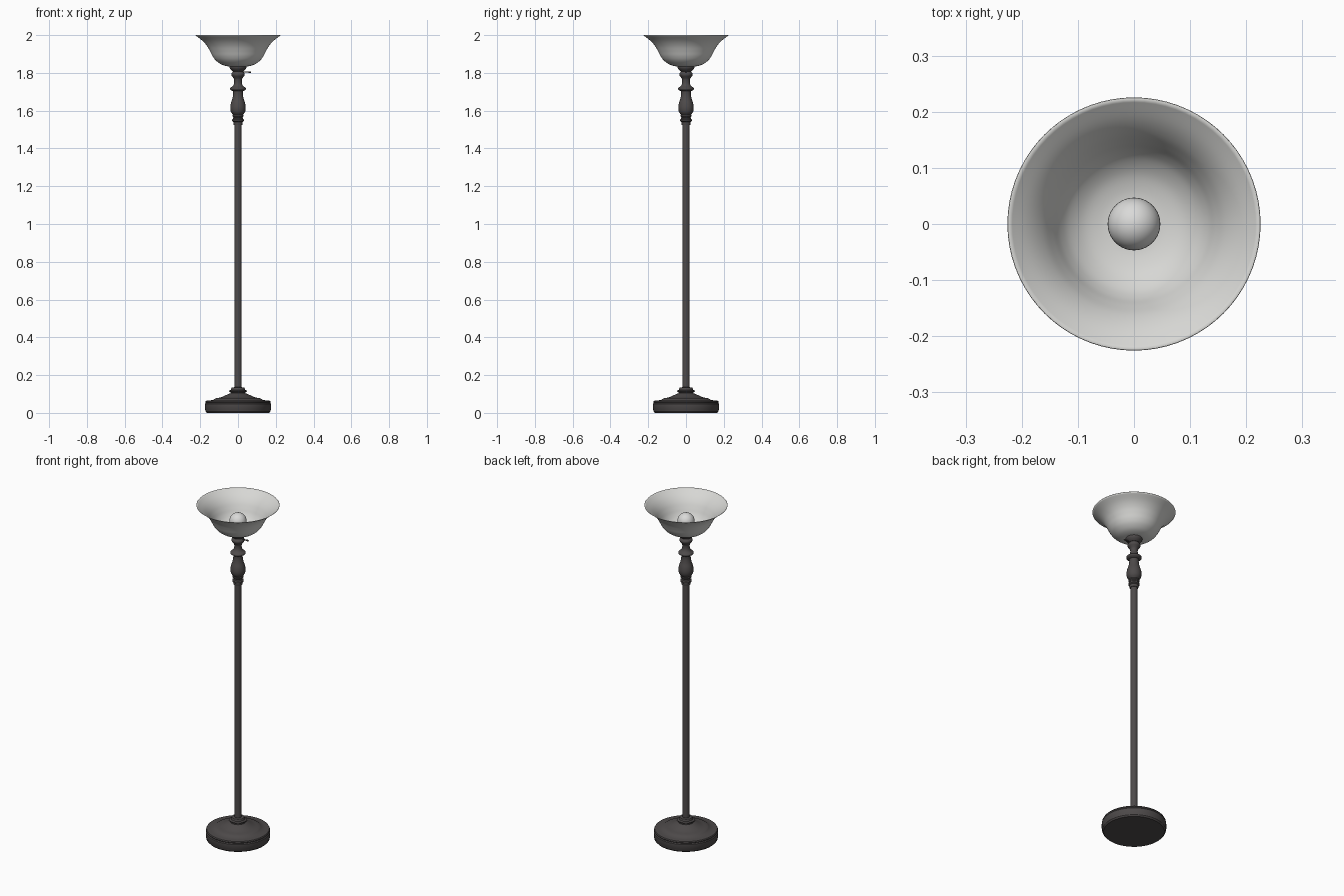
import bpy, bmesh, math
from mathutils import Vector


def material(name, rgb):
    m = bpy.data.materials.new(name)
    m.diffuse_color = (*rgb, 1)
    return m


METAL = material("dark bronze", (0.075, 0.068, 0.068))
GLASS = material("frosted glass", (0.68, 0.68, 0.66))
BULB = material("bulb white", (0.70, 0.70, 0.69))


def smooth_curve(pts, n=5):
    """Catmull-Rom points through a profile."""
    p = [Vector(q) for q in pts]
    p = [2 * p[0] - p[1]] + p + [2 * p[-1] - p[-2]]
    out = []
    for i in range(1, len(p) - 2):
        a, b, c, d = p[i - 1:i + 3]
        for k in range(n):
            t = k / n
            out.append(0.5 * (2 * b + (c - a) * t + (2 * a - 5 * b + 4 * c - d) * t * t
                              + (3 * b - a - 3 * c + d) * t ** 3))
    return [(max(v.x, 0), v.y) for v in out] + [tuple(pts[-1])]


def lathe(name, profile, mat, sides=64, angle=35):
    """Revolve (radius, height) points, listed bottom to top, around z."""
    bm = bmesh.new()
    verts = [bm.verts.new((r, 0, z)) for r, z in profile]
    edges = [bm.edges.new(e) for e in zip(verts, verts[1:])]
    bmesh.ops.spin(bm, geom=verts + edges, cent=(0, 0, 0), axis=(0, 0, 1),
                   angle=2 * math.pi, steps=sides)
    bmesh.ops.remove_doubles(bm, verts=bm.verts, dist=1e-5)
    bmesh.ops.recalc_face_normals(bm, faces=bm.faces)
    me = bpy.data.meshes.new(name)
    bm.to_mesh(me)
    bm.free()
    ob = bpy.data.objects.new(name, me)
    bpy.context.collection.objects.link(ob)
    me.materials.append(mat)
    bpy.ops.object.select_all(action='DESELECT')
    ob.select_set(True)
    bpy.context.view_layer.objects.active = ob
    bpy.ops.object.shade_smooth_by_angle(angle=math.radians(angle))
    return ob


# Weighted round base with stepped top and collar
lathe("base", [(0, 0), (0.165, 0), (0.172, 0.008), (0.172, 0.014), (0.175, 0.019),
               (0.175, 0.048), (0.171, 0.053), (0.173, 0.058), (0.170, 0.064),
               (0.150, 0.066), (0.132, 0.068), (0.124, 0.074), (0.116, 0.078),
               (0.100, 0.080), (0.082, 0.085), (0.066, 0.093), (0.050, 0.100),
               (0.040, 0.104), (0.040, 0.109), (0.047, 0.113), (0.047, 0.118),
               (0.037, 0.122), (0.036, 0.128), (0.034, 0.134), (0.020, 0.136),
               (0, 0.136)], METAL)

# Long straight pole
lathe("pole", [(0, 0.13), (0.0195, 0.13), (0.0195, 1.535), (0, 1.535)], METAL, 32)

# Collar on top of the pole
lathe("pole_collar", [(0, 1.525), (0.023, 1.525), (0.025, 1.535), (0.025, 1.541),
                      (0.031, 1.545), (0.031, 1.553), (0.026, 1.558), (0.025, 1.565),
                      (0.030, 1.570), (0.030, 1.576), (0.022, 1.580), (0, 1.580)], METAL, 48)

# Turned vase-shaped baluster
lathe("baluster", [(0, 1.578)] + smooth_curve(
    [(0.026, 1.578), (0.037, 1.593), (0.041, 1.613), (0.038, 1.637), (0.030, 1.663),
     (0.026, 1.685), (0.026, 1.705)]) + [(0, 1.705)], METAL, 48)

# Ring and waisted neck above the baluster
lathe("upper_neck", [(0, 1.703)] + smooth_curve(
    [(0.028, 1.703), (0.040, 1.711), (0.041, 1.720), (0.028, 1.730), (0.021, 1.745),
     (0.021, 1.765), (0.027, 1.776), (0.034, 1.786), (0.035, 1.796), (0.027, 1.806),
     (0.025, 1.812)], 4) + [(0, 1.812)], METAL, 48)

# Cup holding the shade
lathe("shade_cup", [(0, 1.808), (0.027, 1.808), (0.035, 1.814), (0.042, 1.822),
                    (0.045, 1.828), (0.045, 1.836), (0, 1.838)], METAL, 48)

# Bell-shaped glass bowl, open at the top
shade = lathe("shade", smooth_curve(
    [(0.030, 1.834), (0.060, 1.837), (0.090, 1.847), (0.116, 1.866), (0.133, 1.888),
     (0.147, 1.915), (0.164, 1.944), (0.188, 1.971), (0.225, 2.0)]), GLASS, 72)
solid = shade.modifiers.new("thickness", 'SOLIDIFY')
solid.thickness = 0.002
solid.offset = 0

# Socket and round bulb inside the bowl
lathe("bulb_socket", [(0, 1.834), (0.019, 1.834), (0.019, 1.868), (0, 1.868)], METAL, 32)
lathe("bulb", [(0.047 * math.sin(a * math.pi / 20), 1.905 - 0.047 * math.cos(a * math.pi / 20))
               for a in range(21)], BULB, 40)

# Small rotary switch pointing to +x
for name, x0, x1, r in (("switch_stem", 0.02, 0.058, 0.003), ("switch_knob", 0.056, 0.070, 0.0045)):
    knob = lathe(name, [(0, x0), (r, x0), (r, x1 - 0.002), (r * 0.7, x1), (0, x1)], METAL, 16)
    knob.rotation_euler = (0, math.pi / 2, 0)
    knob.location.z = 1.804
